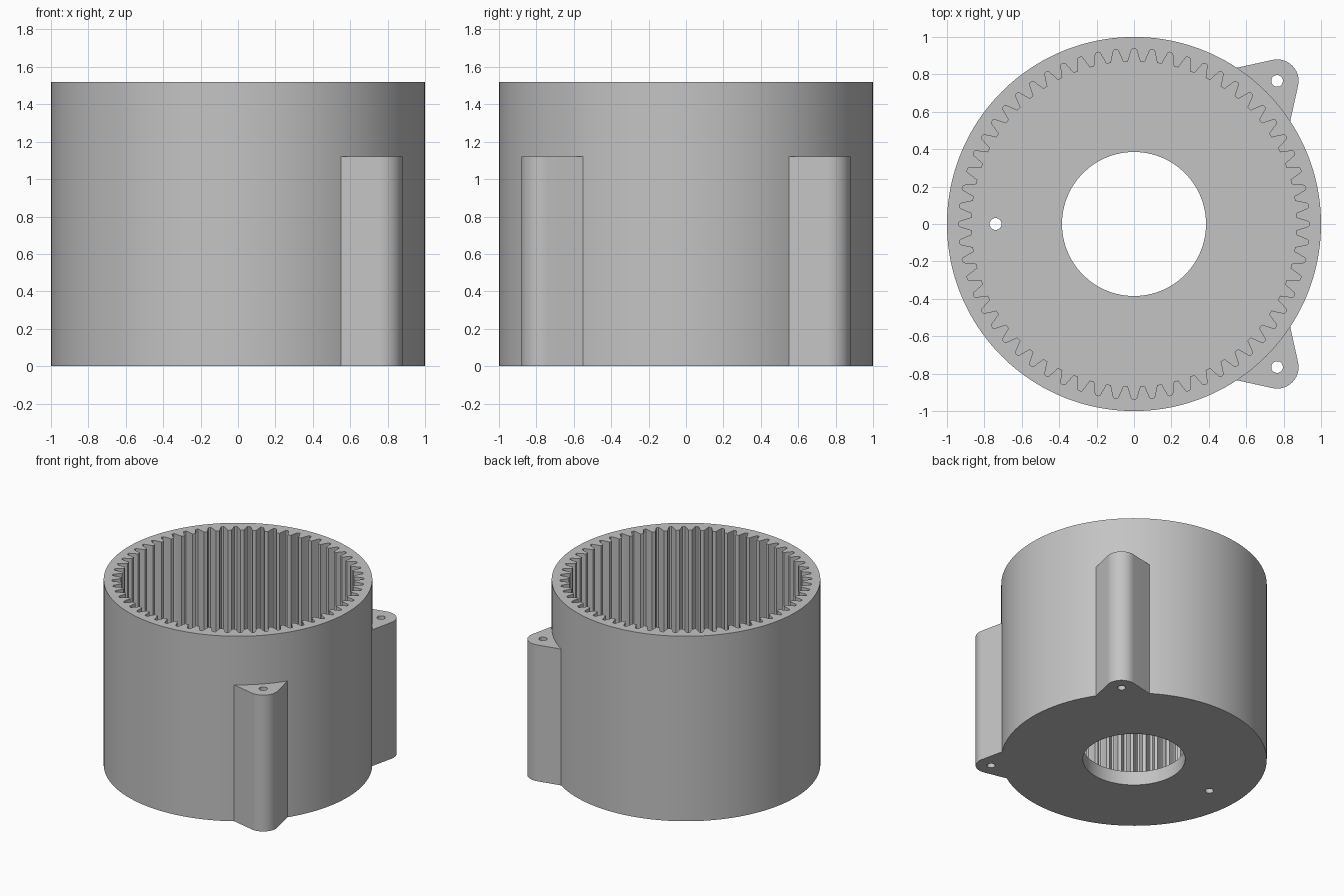
import bpy, bmesh
from math import sin, cos, radians, pi

cube = bpy.data.objects.get("Cube")
if cube:
    bpy.data.objects.remove(cube)

HEIGHT, FLOOR, EAR_TOP = 1.52, 0.115, 1.12
TEETH = 60

grey = bpy.data.materials.new("light grey")
grey.use_nodes = True
grey.diffuse_color = (0.55, 0.55, 0.55, 1)
grey.node_tree.nodes["Principled BSDF"].inputs["Base Color"].default_value = (0.55, 0.55, 0.55, 1)


def polar(r, deg, cx=0, cy=0):
    return cx + r * cos(radians(deg)), cy + r * sin(radians(deg))


def circle(r, n, cx=0, cy=0):
    return [polar(r, 360 * i / n, cx, cy) for i in range(n)]


def prism(name, outline, z0, z1):
    """Extrude a counter-clockwise outline from z0 to z1."""
    bm = bmesh.new()
    face = bm.faces.new([bm.verts.new((x, y, z0)) for x, y in outline])
    top = bmesh.ops.extrude_face_region(bm, geom=[face])["geom"]
    bmesh.ops.translate(bm, vec=(0, 0, z1 - z0),
                        verts=[v for v in top if isinstance(v, bmesh.types.BMVert)])
    bmesh.ops.recalc_face_normals(bm, faces=bm.faces)
    mesh = bpy.data.meshes.new(name)
    bm.to_mesh(mesh)
    bm.free()
    mesh.materials.append(grey)
    ob = bpy.data.objects.new(name, mesh)
    bpy.context.collection.objects.link(ob)
    return ob


def finish(ob, cutters):
    """Cut the openings, bake them in, and smooth the round walls."""
    for c in cutters:
        mod = ob.modifiers.new("cut", 'BOOLEAN')
        mod.operation, mod.solver, mod.object = 'DIFFERENCE', 'EXACT', c
    deps = bpy.context.evaluated_depsgraph_get()
    mesh = bpy.data.meshes.new_from_object(ob.evaluated_get(deps))
    ob.modifiers.clear()
    ob.data = mesh
    for c in cutters:
        bpy.data.objects.remove(c)
    bpy.ops.object.select_all(action='DESELECT')
    ob.select_set(True)
    bpy.context.view_layer.objects.active = ob
    bpy.ops.object.shade_smooth_by_angle(angle=radians(25))


# Internal gear bore: one groove profile repeated around the ring
groove = [(0.87, 2.15), (0.885, 1.85), (0.9, 1.5), (0.918, 1.1), (0.932, 0.8), (0.9375, 0.5)]
profile = [(r, -a) for r, a in groove] + [(r, a) for r, a in reversed(groove)]
bore = [polar(r, a + 360 * i / TEETH) for i in range(TEETH) for r, a in profile]

# Housing: cup with toothed bore, centre opening and one small floor hole
housing = prism("ring_gear_housing", circle(1, 160), 0, HEIGHT)
finish(housing, [
    prism("bore_cutter", bore, FLOOR, HEIGHT + 0.1),
    prism("centre_cutter", circle(0.385, 96), -0.1, FLOOR + 0.1),
    prism("floor_hole_cutter", circle(0.032, 32, -0.74, 0), -0.1, FLOOR + 0.1),
])

# Mounting ears: rounded corner tapering into the wall, with a screw hole
CENTRE, BASE = 0.765, (0.55, 0.835)
ear = [BASE, (0.56, 0.8), (0.8, 0.56), BASE[::-1]]
ear += [polar(0.115, -12.5 + 115 * i / 20, CENTRE, CENTRE) for i in range(21)]
for name, side in (("back_left_ear", 1), ("front_left_ear", -1)):
    ob = prism(name, [(x, side * y) for x, y in ear], 0, EAR_TOP)
    finish(ob, [prism("screw_cutter", circle(0.031, 32, CENTRE, side * CENTRE), -0.1, EAR_TOP + 0.1)])
